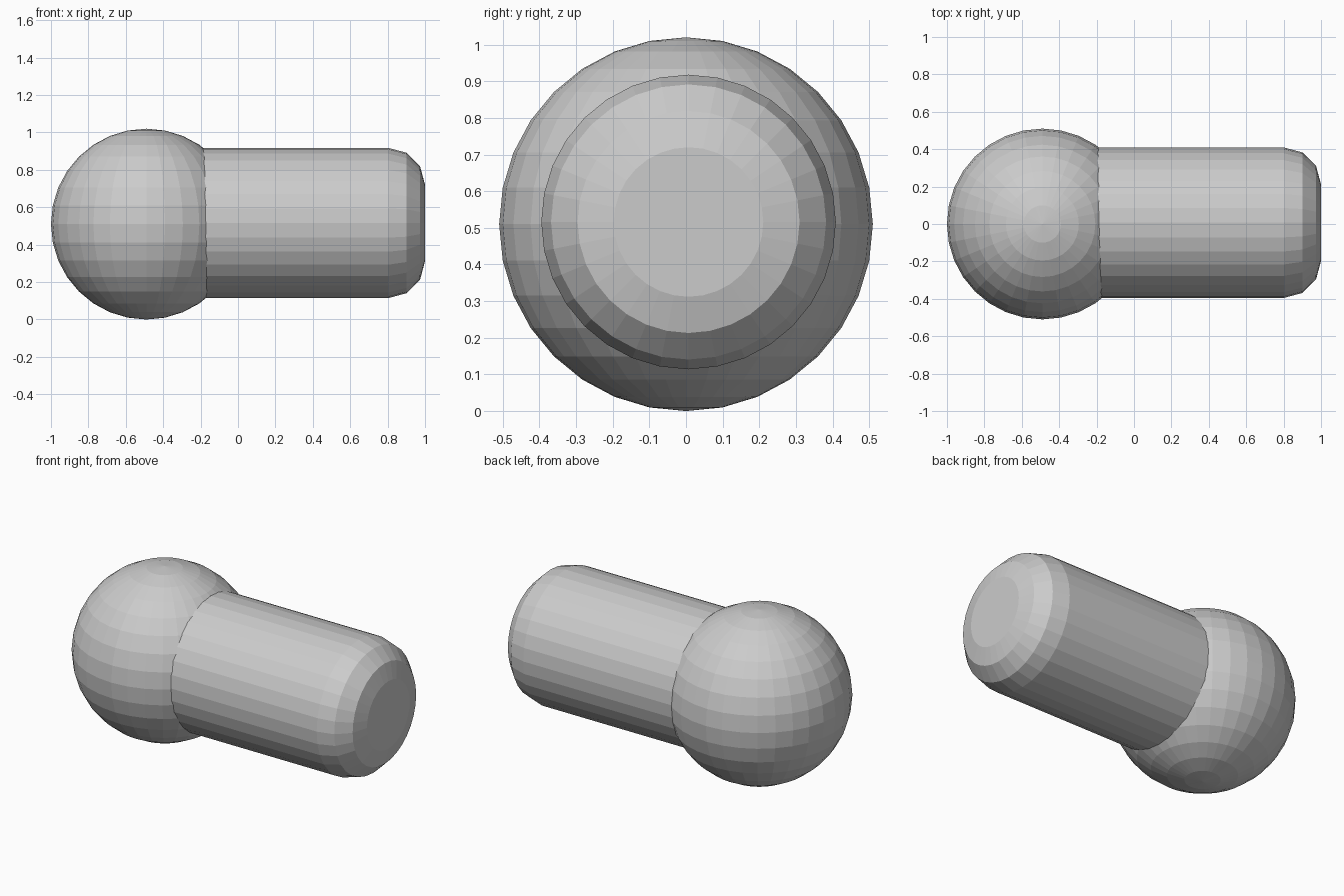
import bpy, bmesh
from math import sin, cos, pi
from mathutils import Matrix

if "Cube" in bpy.data.objects:
    bpy.data.objects.remove(bpy.data.objects["Cube"])


def add_object(name, bm):
    bmesh.ops.recalc_face_normals(bm, faces=bm.faces)
    mesh = bpy.data.meshes.new(name)
    bm.to_mesh(mesh)
    bm.free()
    obj = bpy.data.objects.new(name, mesh)
    bpy.context.collection.objects.link(obj)
    return obj


# Faceted ball, poles along z
bm = bmesh.new()
bmesh.ops.create_uvsphere(bm, u_segments=32, v_segments=16, radius=0.51)
ball = add_object("ball", bm)
ball.location = (-0.49, 0, 0.51)

# Round shaft along x, its inner end buried in the ball, outer end rounded
SIDES = 32
bevel = 0.198
profile = [(-0.49, 0.402)]
for i in range(4):
    a = i * pi / 6
    profile.append((1.0 - bevel + bevel * sin(a), 0.402 - bevel + bevel * cos(a)))

bm = bmesh.new()
rings = []
for x, r in profile:
    rings.append([bm.verts.new((x, r * cos(2 * pi * k / SIDES), r * sin(2 * pi * k / SIDES)))
                  for k in range(SIDES)])
for a, b in zip(rings, rings[1:]):
    for k in range(SIDES):
        n = (k + 1) % SIDES
        bm.faces.new((a[k], a[n], b[n], b[k]))
bm.faces.new(rings[0])
bm.faces.new(rings[-1])
shaft = add_object("shaft", bm)
shaft.location = (0, 0.007, 0.516)
